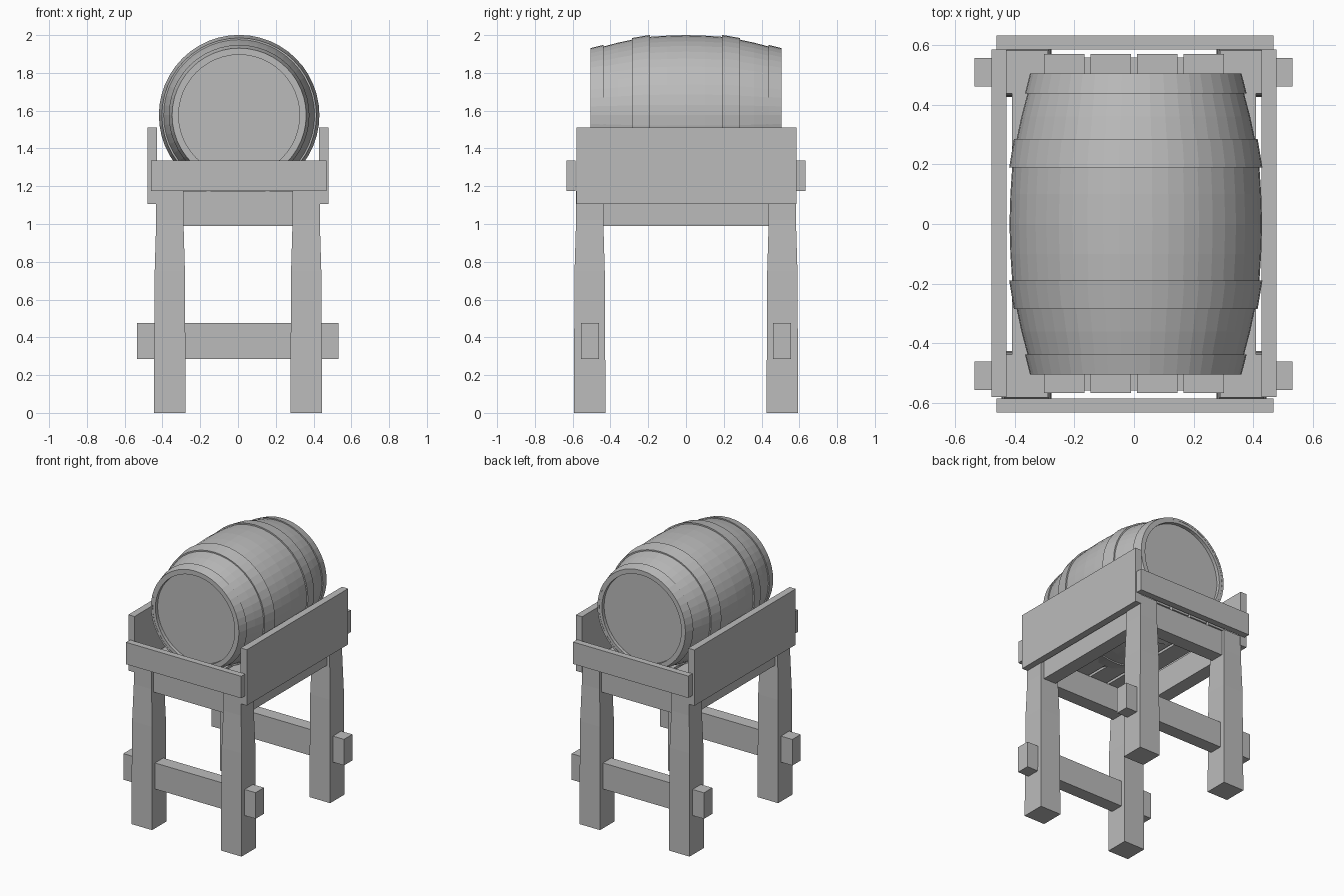
import bpy, bmesh, math

if "Cube" in bpy.data.objects:
    bpy.data.objects.remove(bpy.data.objects["Cube"])

mat = bpy.data.materials.new("plain grey")
mat.diffuse_color = (0.5, 0.5, 0.5, 1)
mat.use_nodes = True
mat.node_tree.nodes["Principled BSDF"].inputs["Base Color"].default_value = mat.diffuse_color


def finish(name, bm):
    bmesh.ops.recalc_face_normals(bm, faces=bm.faces[:])
    me = bpy.data.meshes.new(name)
    bm.to_mesh(me)
    bm.free()
    me.materials.append(mat)
    ob = bpy.data.objects.new(name, me)
    bpy.context.collection.objects.link(ob)
    return ob


def box(name, x0, x1, y0, y1, z0, z1):
    bm = bmesh.new()
    bmesh.ops.create_cube(bm, size=1)
    for v in bm.verts:
        v.co = ((x0 + x1) / 2 + v.co.x * (x1 - x0),
                (y0 + y1) / 2 + v.co.y * (y1 - y0),
                (z0 + z1) / 2 + v.co.z * (z1 - z0))
    return finish(name, bm)


def leg(name, cx, cy):
    # square post, narrowing towards the top
    bm = bmesh.new()
    rings = []
    for z, h in ((0, 0.084), (0.75, 0.08), (1.02, 0.072), (1.175, 0.072)):
        rings.append([bm.verts.new((cx + sx * h, cy + sy * h, z))
                      for sx, sy in ((-1, -1), (1, -1), (1, 1), (-1, 1))])
    for a, b in zip(rings, rings[1:]):
        for i in range(4):
            j = (i + 1) % 4
            bm.faces.new((a[i], a[j], b[j], b[i]))
    bm.faces.new(rings[0])
    bm.faces.new(rings[-1])
    return finish(name, bm)


def lathe_y(name, profile, cx, cz, n=48, closed=False):
    # revolve (y, radius) points round the barrel axis
    bm = bmesh.new()
    rings = [[bm.verts.new((cx + r * math.cos(2 * math.pi * i / n), y,
                            cz + r * math.sin(2 * math.pi * i / n)))
              for i in range(n)] for y, r in profile]
    pairs = list(zip(rings, rings[1:]))
    if closed:
        pairs.append((rings[-1], rings[0]))
    else:
        bm.faces.new(rings[0])
        bm.faces.new(rings[-1])
    for a, b in pairs:
        for i in range(n):
            j = (i + 1) % n
            bm.faces.new((a[i], a[j], b[j], b[i]))
    return finish(name, bm)


# legs
for sx, sn in ((-1, "left"), (1, "right")):
    for sy, fn in ((-1, "front"), (1, "back")):
        leg(f"{fn}_{sn}_leg", sx * 0.361, sy * 0.51)

# front and back: through stretcher, apron beam, end rail
for s, fn in ((-1, "front"), (1, "back")):
    c = s * 0.509
    box(fn + "_stretcher", -0.535, 0.532, c - 0.048, c + 0.048, 0.285, 0.475)
    box(fn + "_apron", -0.32, 0.32, c - 0.05, c + 0.05, 0.99, 1.172)
    c = s * 0.609
    box(fn + "_rail", -0.461, 0.468, c - 0.023, c + 0.023, 1.175, 1.335)

# sides: apron beam and tall board
for s, sn in ((-1, "left"), (1, "right")):
    c = s * 0.36
    box(sn + "_apron", c - 0.05, c + 0.05, -0.46, 0.46, 0.99, 1.172)
    c = s * 0.453
    box(sn + "_side_board", c - 0.025, c + 0.025, -0.581, 0.586, 1.105, 1.512)

# bed planks
for i in range(4):
    c = (i - 1.5) * 0.156
    box(f"bed_plank_{i + 1}", c - 0.068, c + 0.068, -0.567, 0.57, 1.172, 1.202)

# barrel with recessed heads
CX, CZ = 0.006, 1.576
half = [(0.0, 0.424), (0.1, 0.421), (0.19, 0.415), (0.28, 0.401),
        (0.36, 0.384), (0.44, 0.363), (0.503, 0.347), (0.503, 0.32), (0.478, 0.32)]
lathe_y("barrel_body", [(-y, r) for y, r in half[:0:-1]] + half, CX, CZ)

# hoops
for s, fn in ((-1, "front"), (1, "back")):
    for nm, ya, ra, yb, rb in (("middle", 0.19, 0.425, 0.285, 0.409),
                               ("end", 0.438, 0.372, 0.505, 0.355)):
        lathe_y(f"{fn}_{nm}_hoop",
                [(s * ya, ra), (s * yb, rb), (s * yb, rb - 0.014), (s * ya, ra - 0.014)],
                CX, CZ, closed=True)
